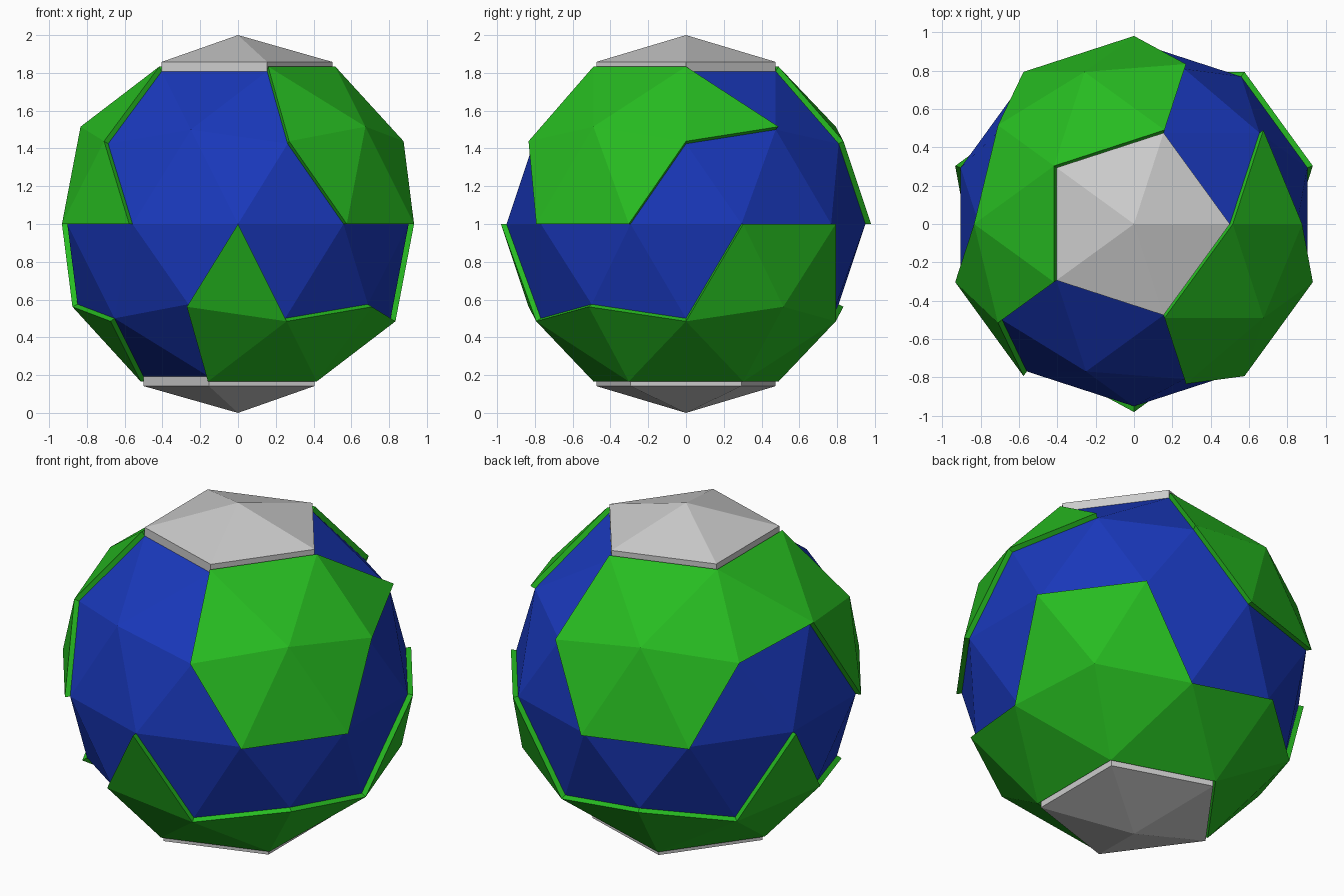
import bpy, bmesh, math
from mathutils import Vector

if "Cube" in bpy.data.objects:
    bpy.data.objects.remove(bpy.data.objects["Cube"])

R = 0.95            # sea level radius
LAND = 0.98 / R     # land is pushed out radially
ICE = 0.05          # ice caps are lifted straight up / down

# azimuth ranges (degrees) of land in each band of triangles, north to south
LAND_BANDS = [
    (0.50, 0.80, [(-1, 30), (65, 225), (280, 361)]),
    (0.00, 0.50, [(85, 133), (191, 223), (300, 348)]),
    (-0.50, 0.00, [(10, 60), (155, 170), (263, 277)]),
    (-0.80, -0.50, [(-1, 206), (248, 361)]),
]


def kind(face):
    c = face.calc_center_median() / R
    if abs(c.z) > 0.8:
        return "north" if c.z > 0 else "south"
    az = math.degrees(math.atan2(c.y, c.x)) % 360
    for lo, hi, spans in LAND_BANDS:
        if lo < c.z <= hi:
            return "land" if any(a < az < b for a, b in spans) else "sea"


def patch(name, which, move=None, color=None):
    bm = bmesh.new()
    bmesh.ops.create_icosphere(bm, subdivisions=2, radius=R)
    others = [f for f in bm.faces if kind(f) != which]
    bmesh.ops.delete(bm, geom=others, context='FACES')
    if move:
        # raise the patch, keeping side walls but no hidden underside
        ext = bmesh.ops.extrude_face_region(bm, geom=bm.faces[:])
        top = {v for v in ext["geom"] if isinstance(v, bmesh.types.BMVert)}
        for v in top:
            v.co = move(v.co)
        bmesh.ops.recalc_face_normals(bm, faces=bm.faces[:])
        under = [f for f in bm.faces if not any(v in top for v in f.verts)]
        bmesh.ops.delete(bm, geom=under, context='FACES')
    mesh = bpy.data.meshes.new(name)
    bm.to_mesh(mesh)
    bm.free()
    obj = bpy.data.objects.new(name, mesh)
    obj.location.z = 1
    bpy.context.collection.objects.link(obj)
    if color:
        mat = bpy.data.materials.new(name + "_colour")
        mat.diffuse_color = color
        mat.use_nodes = True
        mat.node_tree.nodes["Principled BSDF"].inputs["Base Color"].default_value = mat.diffuse_color
        mesh.materials.append(mat)
    return obj


# water, continents and the two polar caps
patch("ocean", "sea", None, (0.01, 0.04, 0.5, 1))
patch("continents", "land", lambda p: p * LAND, (0.02, 0.5, 0.015, 1))
patch("north_ice_cap", "north", lambda p: p + Vector((0, 0, ICE)))
patch("south_ice_cap", "south", lambda p: p - Vector((0, 0, ICE)))
